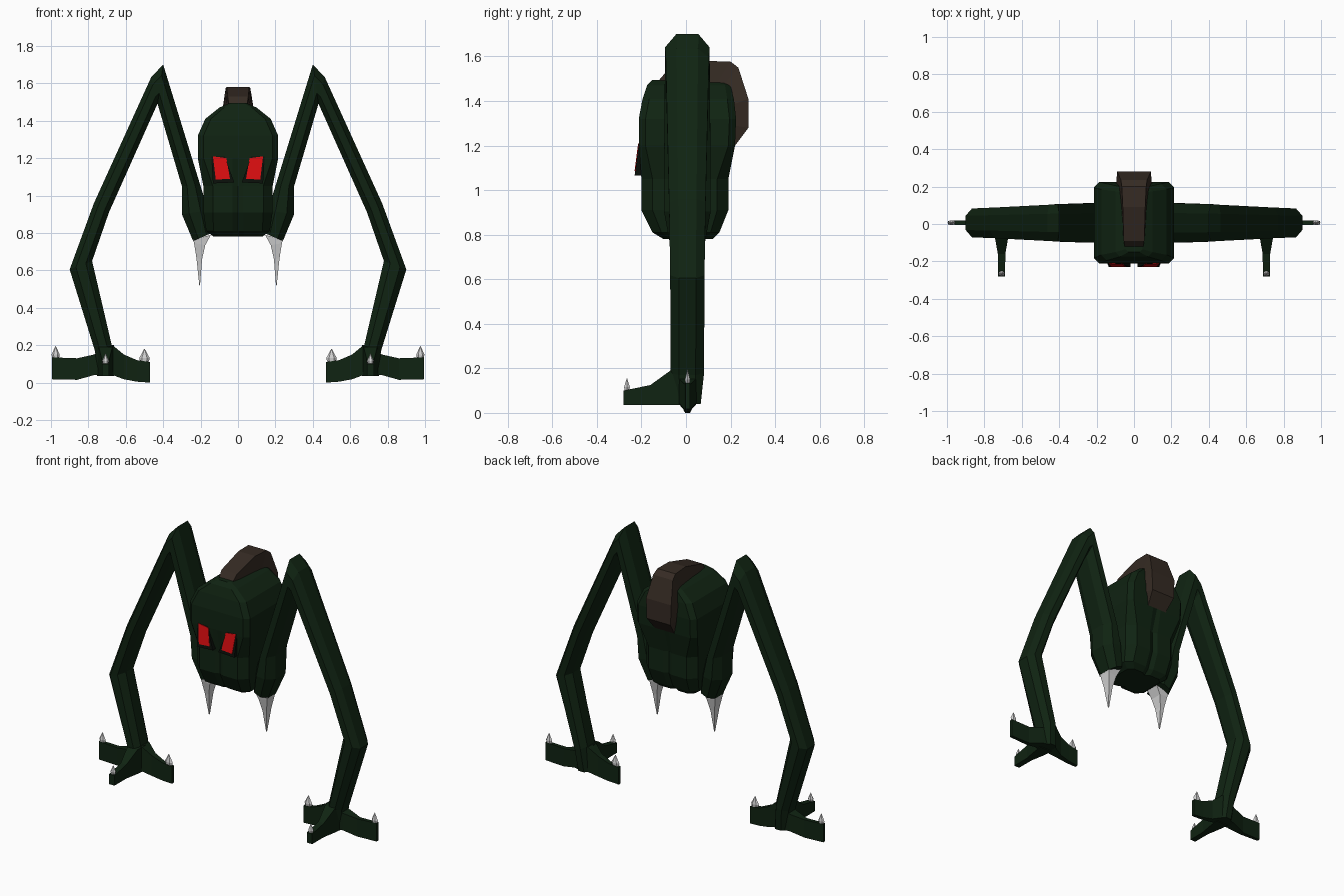
import bpy, bmesh, math
from mathutils import Vector


def material(name, rgb):
    m = bpy.data.materials.new(name)
    m.diffuse_color = (*rgb, 1)
    return m


GREEN = material("dark_green", (0.005, 0.017, 0.006))
BLACK = material("eye_socket_black", (0.003, 0.005, 0.003))
RED = material("eye_red", (0.7, 0.004, 0.005))
BROWN = material("crest_brown", (0.036, 0.024, 0.017))
BONE = material("claw_grey", (0.65, 0.65, 0.65))


def loft(name, rings, mat):
    """Skin closed rings of equal point count and cap both ends."""
    bm = bmesh.new()
    loops = [[bm.verts.new(p) for p in r] for r in rings]
    n = len(loops[0])
    for a, b in zip(loops, loops[1:]):
        for i in range(n):
            j = (i + 1) % n
            bm.faces.new((a[i], a[j], b[j], b[i]))
    bm.faces.new(loops[0])
    bm.faces.new(loops[-1])
    bmesh.ops.remove_doubles(bm, verts=bm.verts, dist=0.0005)
    bmesh.ops.recalc_face_normals(bm, faces=bm.faces)
    me = bpy.data.meshes.new(name)
    bm.to_mesh(me)
    bm.free()
    me.materials.append(mat)
    ob = bpy.data.objects.new(name, me)
    bpy.context.collection.objects.link(ob)
    return ob


def head_ring(z, w, yf, yb, c, g):
    """Chamfered rectangle with a shallow groove of depth g front and back."""
    s = min(0.03, w * 0.4)
    return [(x, y, z) for x, y in (
        (0, yf + g), (s, yf), (w - c, yf), (w, yf + c), (w, yb - c), (w - c, yb), (s, yb),
        (0, yb - g), (-s, yb), (-w + c, yb), (-w, yb - c), (-w, yf + c), (-w + c, yf), (-s, yf))]


# Head and body
loft("head", [head_ring(*r) for r in (
    (0.78, 0.13, -0.10, 0.12, 0.03, 0.02),
    (0.81, 0.17, -0.15, 0.15, 0.04, 0.015),
    (0.91, 0.185, -0.20, 0.19, 0.05, 0.015),
    (1.05, 0.185, -0.20, 0.19, 0.05, 0.015),
    (1.20, 0.215, -0.212, 0.22, 0.03, 0.0),
    (1.32, 0.215, -0.212, 0.225, 0.03, 0.0),
    (1.41, 0.175, -0.195, 0.215, 0.03, 0.0),
    (1.47, 0.10, -0.175, 0.20, 0.025, 0.0),
    (1.495, 0.045, -0.15, 0.18, 0.015, 0.0))], GREEN)

# Crest running over the top and down the back: y, z, half width
crest = [(-0.12, 1.495, 0.05), (-0.09, 1.53, 0.055), (0.09, 1.58, 0.06), (0.20, 1.577, 0.065),
         (0.235, 1.55, 0.07), (0.28, 1.41, 0.09), (0.28, 1.28, 0.085), (0.22, 1.20, 0.07)]
hub = Vector((0.04, 1.32))
rings = []
for y, z, w in crest:
    p = Vector((y, z))
    q = p + (hub - p).normalized() * 0.11
    rings.append([(-w, *p), (w, *p), (w * 1.1, *q), (-w * 1.1, *q)])
loft("crest", rings, BROWN)


def face_y(z, out):
    """Depth of the sloping brow surface at a given height."""
    return -0.208 - 0.022 * (1.24 - z) / 0.17 - out


def claw(name, x, y, z, h, rx, ry):
    ring = lambda k, f: [(x + rx * f * math.cos(a * math.tau / 6),
                          y + ry * f * math.sin(a * math.tau / 6), z + k) for a in range(6)]
    loft(name, [ring(-0.01, 0.7), ring(h * 0.3, 1), ring(h, 0.06)], BONE)


for s, side in ((-1, "left"), (1, "right")):
    # Eye socket and eye
    socket = [(0.08, 1.235), (0.145, 1.24), (0.134, 1.065), (0.02, 1.07)]
    loft("eye_socket_" + side, [[(s * x, -0.19, z) for x, z in socket],
                                [(s * x, face_y(z, 0), z) for x, z in socket]], BLACK)
    eye = [(0.062, 1.20), (0.134, 1.21), (0.119, 1.085), (0.043, 1.09)]
    loft("eye_" + side, [[(s * x, face_y(z, o), z) for x, z in eye]
                         for o in (-0.002, 0.003)], RED)

    # Arm: top/outer edge x,z - lower/inner edge x,z - half depth
    arm = [(0.14, 0.80, 0.24, 0.757, 0.08), (0.16, 0.92, 0.30, 0.90, 0.105),
           (0.20, 1.05, 0.30, 1.05, 0.105), (0.40, 1.70, 0.43, 1.49, 0.10),
           (0.463, 1.635, 0.432, 1.488, 0.097), (0.77, 0.96, 0.69, 0.91, 0.082),
           (0.90, 0.605, 0.78, 0.65, 0.077), (0.765, 0.17, 0.675, 0.20, 0.075),
           (0.75, 0.04, 0.66, 0.04, 0.06)]
    rings = []
    for ax, az, bx, bz, w in arm:
        rings.append([(s * (ax + (bx - ax) * t), 0.006 + w * k, az + (bz - az) * t)
                      for t, k in ((0, -.5), (.28, -1), (.72, -1), (1, -.5),
                                   (1, .5), (.72, 1), (.28, 1), (0, .5))])
    loft("arm_" + side, rings, GREEN)

    # Side toes: x, bottom, top, half thickness
    toes = {"outer": [(0.70, 0.04, 0.18, 0.05), (0.77, 0.04, 0.15, 0.035), (0.86, 0.015, 0.13, 0.014),
                      (0.995, 0.018, 0.135, 0.01)],
            "inner": [(0.72, 0.04, 0.20, 0.05), (0.67, 0.04, 0.20, 0.04), (0.61, 0.018, 0.15, 0.02),
                      (0.54, 0.005, 0.12, 0.014), (0.47, 0.0, 0.11, 0.01)]}
    for kind, secs in toes.items():
        loft(f"{kind}_toe_{side}", [[(s * x, 0.007 + d, z) for d, z in
                                     ((-t, lo), (t, lo), (t, hi), (-t, hi))]
                                    for x, lo, hi, t in secs], GREEN)

    # Front toe: y, top, half width
    loft("front_toe_" + side, [[(s * (0.708 + d), y, z) for d, z in
                                ((-w, 0.035), (w, 0.035), (w, hi), (-w, hi))]
                               for y, hi, w in ((0.0, 0.20, 0.045), (-0.07, 0.19, 0.036),
                                                (-0.16, 0.125, 0.02), (-0.28, 0.10, 0.019))], GREEN)

    # Claws
    claw("outer_claw_" + side, s * 0.975, 0.007, 0.13, 0.065, 0.022, 0.013)
    claw("inner_claw_" + side, s * 0.50, 0.007, 0.11, 0.07, 0.028, 0.013)
    claw("front_claw_" + side, s * 0.708, -0.265, 0.10, 0.055, 0.018, 0.015)

    # Fang: inner x,z - outer x,z - half depth
    fang = [(0.145, 0.79, 0.24, 0.765, 0.045), (0.175, 0.735, 0.235, 0.745, 0.04),
            (0.192, 0.66, 0.222, 0.665, 0.024), (0.203, 0.52, 0.207, 0.52, 0.003)]
    loft("fang_" + side, [[(s * ax, -w, az), (s * bx, -w, bz), (s * bx, w, bz), (s * ax, w, az)]
                          for ax, az, bx, bz, w in fang], BONE)
